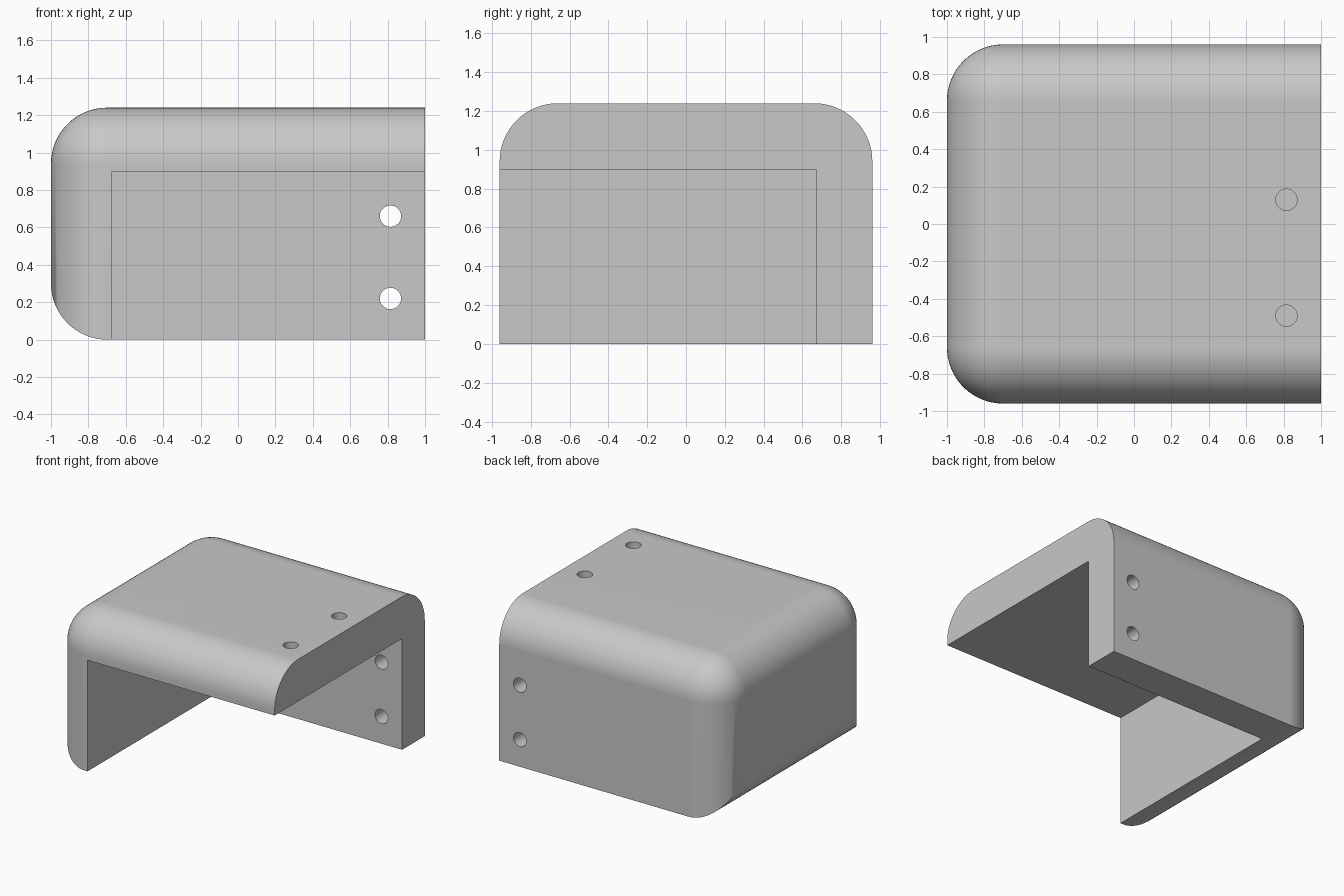
import bpy
import bmesh
import math
from mathutils import Matrix, Vector

if "Cube" in bpy.data.objects:
    bpy.data.objects.remove(bpy.data.objects["Cube"], do_unlink=True)

HALF_X, HALF_Y, HEIGHT = 1.0, 0.96, 1.24
RADIUS = 0.30

grey = bpy.data.materials.new("plain grey")
grey.use_nodes = True
grey.diffuse_color = (0.58, 0.58, 0.58, 1)
grey.node_tree.nodes["Principled BSDF"].inputs["Base Color"].default_value = grey.diffuse_color


def add_object(name, bm):
    mesh = bpy.data.meshes.new(name)
    bm.normal_update()
    bm.to_mesh(mesh)
    bm.free()
    mesh.materials.append(grey)
    obj = bpy.data.objects.new(name, mesh)
    bpy.context.collection.objects.link(obj)
    return obj


def block(name, low, high, rounded=None):
    """Box between two corners; edges whose centre direction passes the rule are rounded."""
    bm = bmesh.new()
    bmesh.ops.create_cube(bm, size=2)
    edges = []
    if rounded:
        edges = [e for e in bm.edges if rounded((e.verts[0].co + e.verts[1].co) / 2)]
    low, high = Vector(low), Vector(high)
    size = (high - low) / 2
    bmesh.ops.scale(bm, vec=size, verts=bm.verts)
    bmesh.ops.translate(bm, vec=(low + high) / 2, verts=bm.verts)
    if edges:
        bmesh.ops.bevel(bm, geom=edges, offset=RADIUS, offset_type='OFFSET',
                        segments=16, profile=0.5, affect='EDGES')
    return add_object(name, bm)


def drill(name, centre, axis):
    bm = bmesh.new()
    turn = Matrix.Rotation(math.pi / 2, 4, 'X') if axis == 'Y' else Matrix()
    bmesh.ops.create_cone(bm, cap_ends=True, segments=48, radius1=0.057, radius2=0.057,
                          depth=0.6, matrix=Matrix.Translation(centre) @ turn)
    return add_object(name, bm)


def carve(target, tool, operation='DIFFERENCE'):
    mod = target.modifiers.new("carve", 'BOOLEAN')
    mod.object = tool
    mod.operation = operation
    mod.solver = 'EXACT'
    bpy.context.view_layer.objects.active = target
    bpy.ops.object.modifier_apply(modifier=mod.name)
    bpy.data.objects.remove(tool, do_unlink=True)


def cover_edge(c):
    # Long top edges, the closed end's top edge and its two uprights
    top = c.z > 0.5 and c.x < 0.5
    upright = abs(c.z) < 0.5 and c.x < -0.5
    return top or upright


# Rounded cover body
cover = block("corner_cover", (-HALF_X, -HALF_Y, 0), (HALF_X, HALF_Y, HEIGHT), cover_edge)

# Round the lower edge of the closed end right through, leaving mitred corners
envelope = block("envelope", (-HALF_X, -2, 0), (2, 2, 2),
                 lambda c: c.x < -0.5 and c.z < -0.5)
carve(cover, envelope, 'INTERSECT')

# Hollow out, leaving the top plate, end wall and back wall
carve(cover, block("hollow", (-0.675, -2, -1), (2, 0.67, 0.90)))

# Screw holes in the top plate and the back wall
for y in (0.13, -0.49):
    carve(cover, drill("top_hole", (0.815, y, HEIGHT), 'Z'))
for z in (0.66, 0.22):
    carve(cover, drill("back_hole", (0.815, HALF_Y, z), 'Y'))

# Smooth curves with crisp edges
bpy.ops.object.select_all(action='DESELECT')
cover.select_set(True)
bpy.context.view_layer.objects.active = cover
bpy.ops.object.shade_smooth_by_angle(angle=math.radians(30))
normals = cover.modifiers.new("flat_face_normals", 'WEIGHTED_NORMAL')
normals.keep_sharp = True
